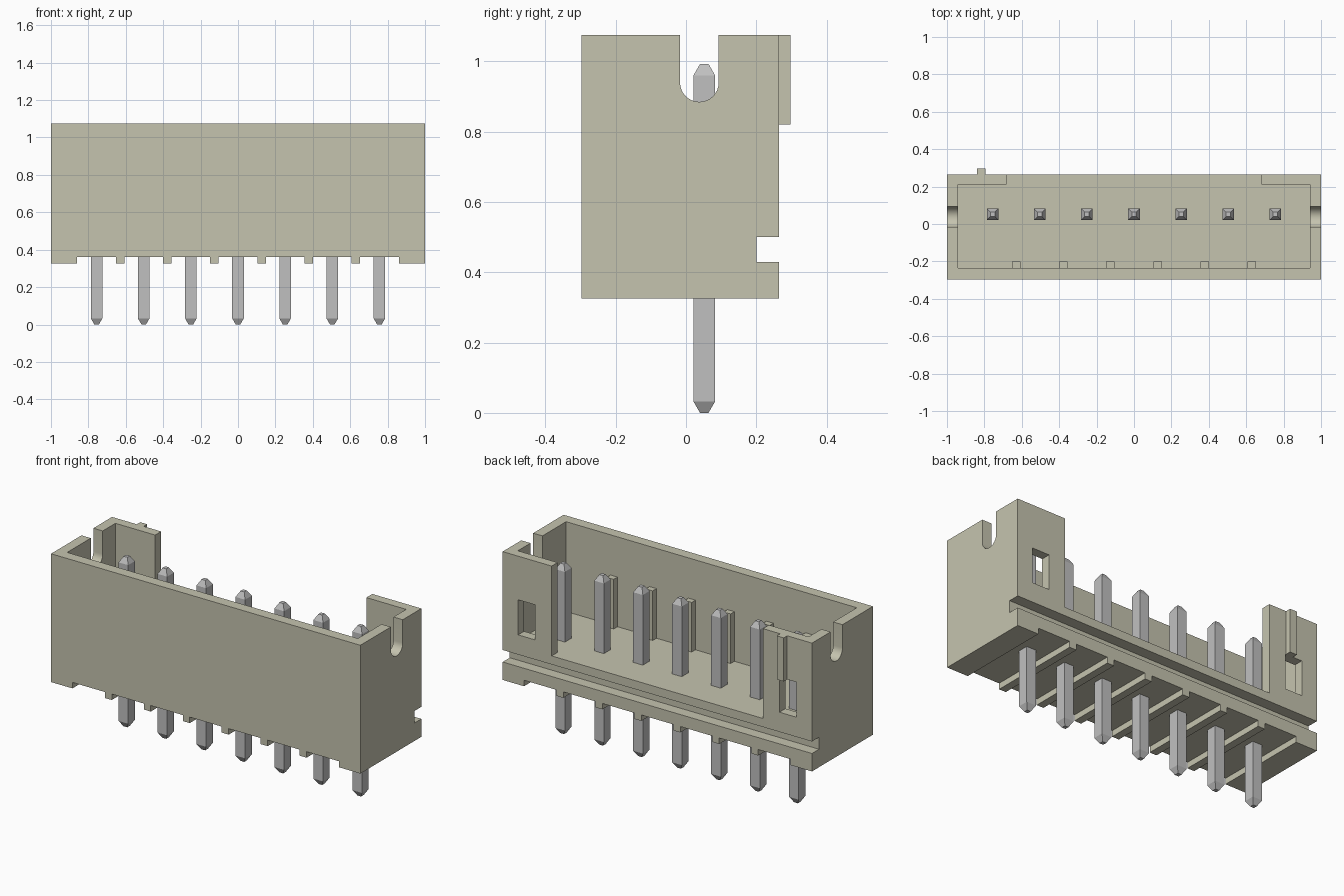
import bpy
import bmesh
import math

cube = bpy.data.objects.get("Cube")
if cube:
    bpy.data.objects.remove(cube, do_unlink=True)


def material(name, rgb):
    m = bpy.data.materials.new(name)
    m.use_nodes = True
    m.diffuse_color = (*rgb, 1)
    m.node_tree.nodes["Principled BSDF"].inputs["Base Color"].default_value = (*rgb, 1)
    return m


cream = material("cream plastic", (0.56, 0.55, 0.43))
metal = material("grey metal", (0.53, 0.53, 0.53))


def make_object(name, bm, mat):
    bmesh.ops.recalc_face_normals(bm, faces=bm.faces)
    mesh = bpy.data.meshes.new(name)
    bm.to_mesh(mesh)
    bm.free()
    mesh.materials.append(mat)
    ob = bpy.data.objects.new(name, mesh)
    bpy.context.collection.objects.link(ob)
    return ob


def box(name, x, y, z, mat=cream):
    """Box from (min, max) ranges along each axis."""
    bm = bmesh.new()
    bmesh.ops.create_cube(bm, size=1)
    for v in bm.verts:
        for i, (lo, hi) in enumerate((x, y, z)):
            v.co[i] = lo if v.co[i] < 0 else hi
    return make_object(name, bm, mat)


def extrude_x(name, profile, x0, x1):
    """Extrude a (y, z) outline along x."""
    bm = bmesh.new()
    face = bm.faces.new([bm.verts.new((x0, y, z)) for y, z in profile])
    ext = bmesh.ops.extrude_face_region(bm, geom=[face])
    verts = [g for g in ext["geom"] if isinstance(g, bmesh.types.BMVert)]
    bmesh.ops.translate(bm, verts=verts, vec=(x1 - x0, 0, 0))
    return make_object(name, bm, cream)


def cut(target, cutter):
    mod = target.modifiers.new("cut", 'BOOLEAN')
    mod.operation = 'DIFFERENCE'
    mod.solver = 'EXACT'
    mod.object = cutter
    bpy.context.view_layer.objects.active = target
    bpy.ops.object.modifier_apply(modifier=mod.name)
    bpy.data.objects.remove(cutter, do_unlink=True)


PITCH = 0.252
FLOOR, TOP = 0.55, 1.075
BACK = 0.265

# Housing: block with a groove along the lower back
housing = extrude_x("housing", [
    (-0.298, 0.325), (BACK, 0.325), (BACK, 0.43), (0.20, 0.43),
    (0.20, 0.50), (BACK, 0.50), (BACK, TOP), (-0.298, TOP)], -1, 1)

# Open cavity and wide gap in the back wall
cut(housing, box("cavity_cutter", (-0.94, 0.94), (-0.235, 0.21), (FLOOR, 1.3)))
cut(housing, box("gap_cutter", (-0.683, 0.683), (0.1, 0.5), (FLOOR, 1.3)))

# Round-bottomed slots in both end walls
SLOT_Y, SLOT_Z, SLOT_R = 0.038, 0.94, 0.055
arc = [(SLOT_Y + SLOT_R * math.cos(a), SLOT_Z + SLOT_R * math.sin(a))
       for a in (math.pi + math.pi * i / 16 for i in range(17))]
slot = arc + [(SLOT_Y + SLOT_R, 1.3), (SLOT_Y - SLOT_R, 1.3)]
cut(housing, extrude_x("slot_cutter", slot, -1.2, 1.2))

# Windows in the two back wings
for s in (-1, 1):
    xs = sorted((s * 0.79, s * 0.90))
    cut(housing, box("window_cutter", xs, (0.1, 0.4), (0.615, 0.82)))

# Underside channels, leaving ribs between the pins
rib_half = 0.0225
edges = [-0.862] + [PITCH * (i - 2.5) for i in range(6)] + [0.862]
for i in range(7):
    lo = edges[i] + (rib_half if i > 0 else 0)
    hi = edges[i + 1] - (rib_half if i < 6 else 0)
    cut(housing, box("channel_cutter", (lo, hi), (-0.5, 0.5), (0.1, 0.36)))

bpy.ops.object.select_all(action='DESELECT')
housing.select_set(True)
bpy.context.view_layer.objects.active = housing
bpy.ops.object.shade_smooth_by_angle(angle=math.radians(30))

# Key ridge on one back wing
box("key_ridge", (-0.84, -0.795), (BACK - 0.005, 0.297), (0.82, TOP))

# Short ribs inside the front wall
for i in range(6):
    x = PITCH * (i - 2.5)
    box(f"inner_rib_{i + 1}", (x - rib_half, x + rib_half),
        (-0.24, -0.20), (FLOOR - 0.005, 0.84))


# Square pins with tapered tips
def pin(name, x, y):
    bm = bmesh.new()
    rings = []
    for z, h in ((0, 0.012), (0.033, 0.031), (0.96, 0.031), (0.993, 0.012)):
        rings.append([bm.verts.new((x + h * sx, y + h * sy, z))
                      for sx, sy in ((-1, -1), (1, -1), (1, 1), (-1, 1))])
    for a, b in zip(rings, rings[1:]):
        for k in range(4):
            j = (k + 1) % 4
            bm.faces.new((a[k], a[j], b[j], b[k]))
    bm.faces.new(rings[0])
    bm.faces.new(rings[-1])
    return make_object(name, bm, metal)


for i in range(7):
    pin(f"pin_{i + 1}", PITCH * (i - 3), 0.052)
